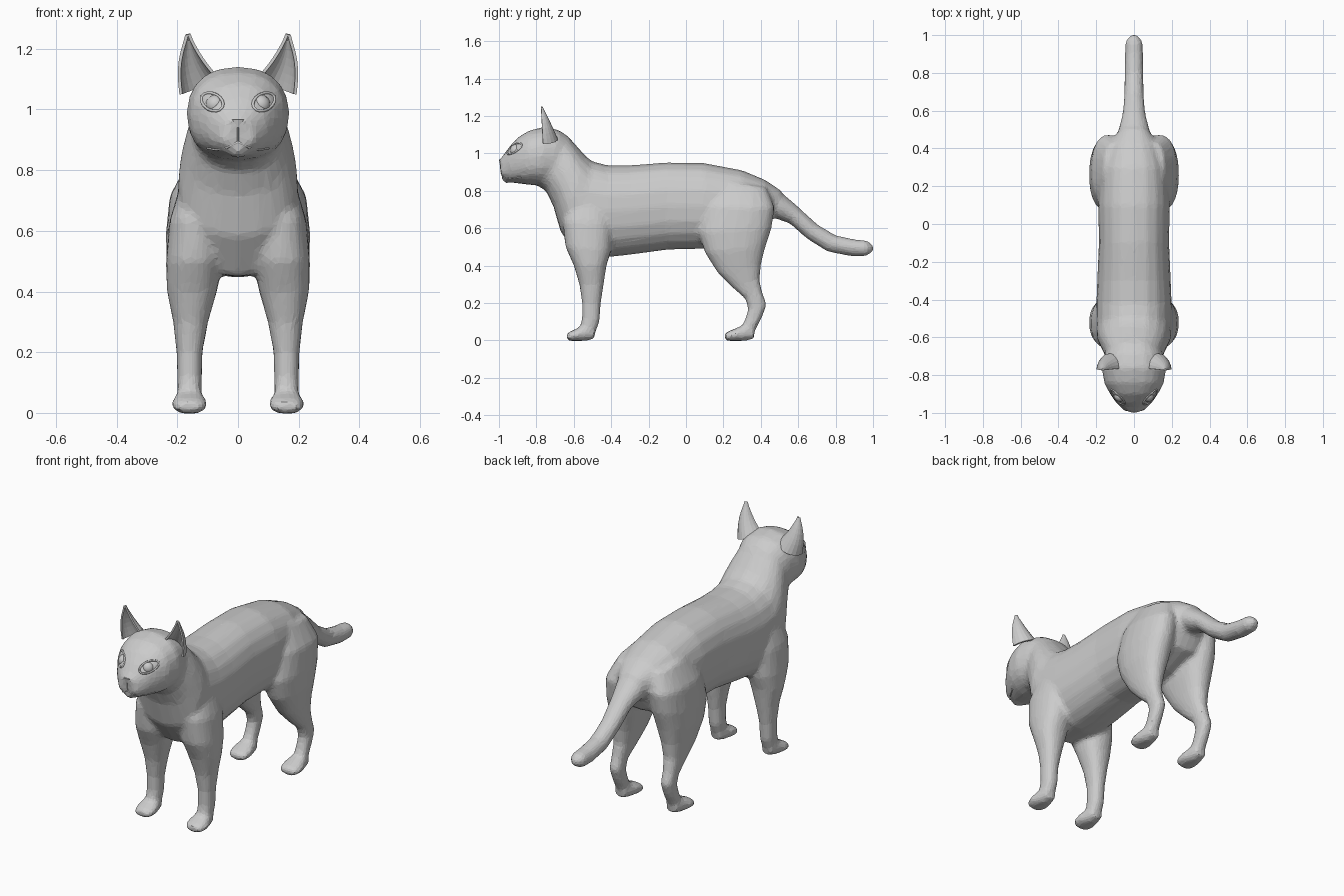
import bpy, bmesh
from math import cos, sin, pi
from mathutils import Vector

if "Cube" in bpy.data.objects:
    bpy.data.objects.remove(bpy.data.objects["Cube"])

SIDES = 20
bm = bmesh.new()


def loft(sections, sides=(0,), power=2.3):
    """Skin closed rings. Section: y,z of one edge, y,z of opposite edge, half width, x centre."""
    for s in sides:
        rings = []
        for sec in sections:
            y1, z1, y2, z2, w = sec[:5]
            x = sec[5] * s if len(sec) > 5 else 0
            ring = []
            for i in range(SIDES):
                a = 2 * pi * i / SIDES
                c, d = cos(a), sin(a)
                c = abs(c) ** (2 / power) * (1 if c > 0 else -1)
                d = abs(d) ** (2 / power) * (1 if d > 0 else -1)
                ring.append(bm.verts.new((x + w * c, (y1 + y2) / 2 + (y1 - y2) / 2 * d,
                                          (z1 + z2) / 2 + (z1 - z2) / 2 * d)))
            rings.append(ring)
        for r, q in zip(rings, rings[1:]):
            for i in range(SIDES):
                j = (i + 1) % SIDES
                bm.faces.new((r[i], r[j], q[j], q[i]))
        bm.faces.new(rings[0])
        bm.faces.new(rings[-1])


def paw(y, length):
    """Low rounded foot whose heel is at y and toes point to -y."""
    f = [(0, .065, .01, .034), (.3, .085, -.003, .046), (.62, .066, -.003, .059),
         (.88, .05, -.003, .056), (1.03, .036, .002, .04)]
    loft([(y - t * length, top, y - t * length, bot, w, .16) for t, top, bot, w in f], (1, -1))


# torso and neck
loft([(.51, .80, .47, .67, .08), (.42, .86, .42, .57, .14), (.3, .91, .27, .51, .18),
      (.1, .948, .1, .49, .19), (-.1, .952, -.1, .485, .186), (-.3, .937, -.3, .458, .195),
      (-.42, .937, -.42, .445, .20), (-.5, .957, -.58, .45, .20), (-.54, .99, -.67, .58, .195),
      (-.58, 1.035, -.71, .72, .175), (-.62, 1.08, -.75, .80, .155), (-.66, 1.11, -.80, .83, .15)])
# head
loft([(-.62, 1.085, -.68, .85, .13), (-.68, 1.125, -.72, .83, .157), (-.76, 1.142, -.78, .828, .17),
      (-.84, 1.122, -.85, .833, .157), (-.90, 1.085, -.90, .84, .127), (-.945, 1.035, -.94, .845, .098),
      (-.975, .992, -.965, .852, .07), (-.998, .968, -.985, .88, .04)])
# tail
loft([(.40, .87, .44, .66, .10), (.5, .80, .48, .652, .085), (.6, .715, .555, .625, .062),
      (.7, .622, .645, .545, .053), (.8, .562, .755, .475, .05), (.9, .541, .88, .45, .049),
      (.965, .535, .96, .45, .047), (.99, .52, .99, .466, .03), (1.004, .505, 1.004, .48, .012)], power=2)
# front legs
loft([(-.60, .82, -.42, .82, .055, .115), (-.66, .64, -.39, .62, .09, .137), (-.645, .5, -.40, .48, .093, .145),
      (-.60, .4, -.425, .4, .083, .152), (-.57, .3, -.44, .3, .058, .156), (-.556, .2, -.455, .2, .043, .16),
      (-.556, .12, -.462, .1, .041, .16), (-.57, .06, -.485, .04, .04, .16), (-.57, .03, -.5, .015, .035, .16)],
     (1, -1))
paw(-.49, .143)
# hind legs
loft([(.17, .85, .43, .82, .055, .105), (.1, .72, .475, .71, .09, .135), (.065, .58, .458, .6, .096, .142),
      (.1, .47, .425, .5, .088, .147), (.17, .36, .402, .41, .066, .152), (.25, .28, .393, .325, .048, .156),
      (.315, .225, .41, .25, .038, .16), (.333, .17, .433, .19, .036, .16), (.318, .12, .405, .12, .036, .16),
      (.295, .07, .37, .055, .037, .16), (.28, .04, .35, .015, .034, .16)], (1, -1))
paw(.365, .155)
# muzzle pads and chin
for x, z, r in ((.034, .907, .04), (-.034, .907, .04), (0, .873, .034)):
    ball = bmesh.ops.create_uvsphere(bm, u_segments=14, v_segments=10, radius=r)['verts']
    bmesh.ops.translate(bm, verts=ball, vec=(x, -.955, z))

bmesh.ops.recalc_face_normals(bm, faces=bm.faces)


def add(name, mesh):
    ob = bpy.data.objects.new(name, mesh)
    bpy.context.collection.objects.link(ob)
    return ob


def mesh_from(name, b):
    me = bpy.data.meshes.new(name)
    b.to_mesh(me)
    b.free()
    return me


# fuse everything into one faceted skin
body = add("cat_body", mesh_from("cat_body", bm))
m = body.modifiers.new("fuse", 'REMESH')
m.mode, m.voxel_size = 'VOXEL', .012
m = body.modifiers.new("soften", 'SMOOTH')
m.factor, m.iterations = .5, 8
m = body.modifiers.new("facet", 'DECIMATE')
m.ratio, m.use_symmetry, m.symmetry_axis = .16, True, 'X'
dg = bpy.context.evaluated_depsgraph_get()
skin = bpy.data.meshes.new_from_object(body.evaluated_get(dg))
body.modifiers.clear()
body.data = skin
body.data.shade_flat()
bpy.context.view_layer.update()


def on_face(x, z):
    """Point on the face seen from the front, and its normal."""
    hit, p, n, _ = body.ray_cast(Vector((x, -2, z)), Vector((0, 1, 0)))
    return (p, n) if hit else (Vector((x, -.9, z)), Vector((0, -1, 0)))


# cupped ears, open towards the front
for s, side in ((1, "left"), (-1, "right")):
    b = bmesh.new()
    inner, outer, tip = Vector((.065, -.765, 1.10)), Vector((.188, -.765, 1.05)), Vector((.165, -.775, 1.247))
    mid, half = (inner + outer) / 2, (outer - inner) / 2
    rows = []
    for k in range(8):
        t = k / 7
        w = max((1 - t) ** .85, .06)
        c = mid.lerp(tip, t) + Vector((.012 * sin(pi * t), 0, 0))
        row = []
        for i in range(11):
            a = pi * i / 10
            p = c + half * w * cos(a) + Vector((0, .075 * w * sin(a), .0))
            row.append(b.verts.new((p.x * s, p.y, p.z)))
        rows.append(row)
    for r, q in zip(rows, rows[1:]):
        for i in range(10):
            b.faces.new((r[i], r[i + 1], q[i + 1], q[i]))
    bmesh.ops.recalc_face_normals(b, faces=b.faces)
    ear = add(side + "_ear", mesh_from("ear", b))
    so = ear.modifiers.new("thickness", 'SOLIDIFY')
    so.thickness, so.offset = .01, 0

    # eyes
    p, n = on_face(.085 * s, 1.025)
    b = bmesh.new()
    bmesh.ops.create_uvsphere(b, u_segments=16, v_segments=10, radius=.032)
    eye = add(side + "_eye", mesh_from("eye", b))
    eye.location = p - n * .02
    eye.data.shade_smooth()


def line(name, pts, r, cyclic=False):
    cu = bpy.data.curves.new(name, 'CURVE')
    cu.dimensions, cu.bevel_depth, cu.bevel_resolution, cu.use_fill_caps = '3D', r, 1, True
    sp = cu.splines.new('POLY')
    sp.points.add(len(pts) - 1)
    sp.use_cyclic_u = cyclic
    for q, p in zip(sp.points, pts):
        q.co = (*p, 1)
    return add(name, cu)


# eyelids: almond rims lying on the face
for s, side in ((1, "left"), (-1, "right")):
    rim = []
    for i in range(16):
        a = 2 * pi * i / 16
        rim.append(on_face(s * (.085 + .036 * cos(a)), 1.025 + .029 * sin(a) + .008 * cos(a))[0])
    line(side + "_eyelid", rim, .005, True)

# mouth line and groove under the nose
line("mouth", [on_face(x, z)[0] for x, z in
               ((-.1, .872), (-.07, .867), (-.035, .875), (0, .893), (.035, .875), (.07, .867), (.1, .872))], .004)
line("lip_groove", [on_face(0, z)[0] for z in (.893, .915, .94)], .003)

# nose
b = bmesh.new()
bmesh.ops.create_cone(b, cap_ends=True, segments=8, radius1=.012, radius2=.024, depth=.03)
nose = add("nose", mesh_from("nose", b))
p, n = on_face(0, .95)
nose.location = p + Vector((0, .008, .002))
nose.scale = (1, .55, 1)
